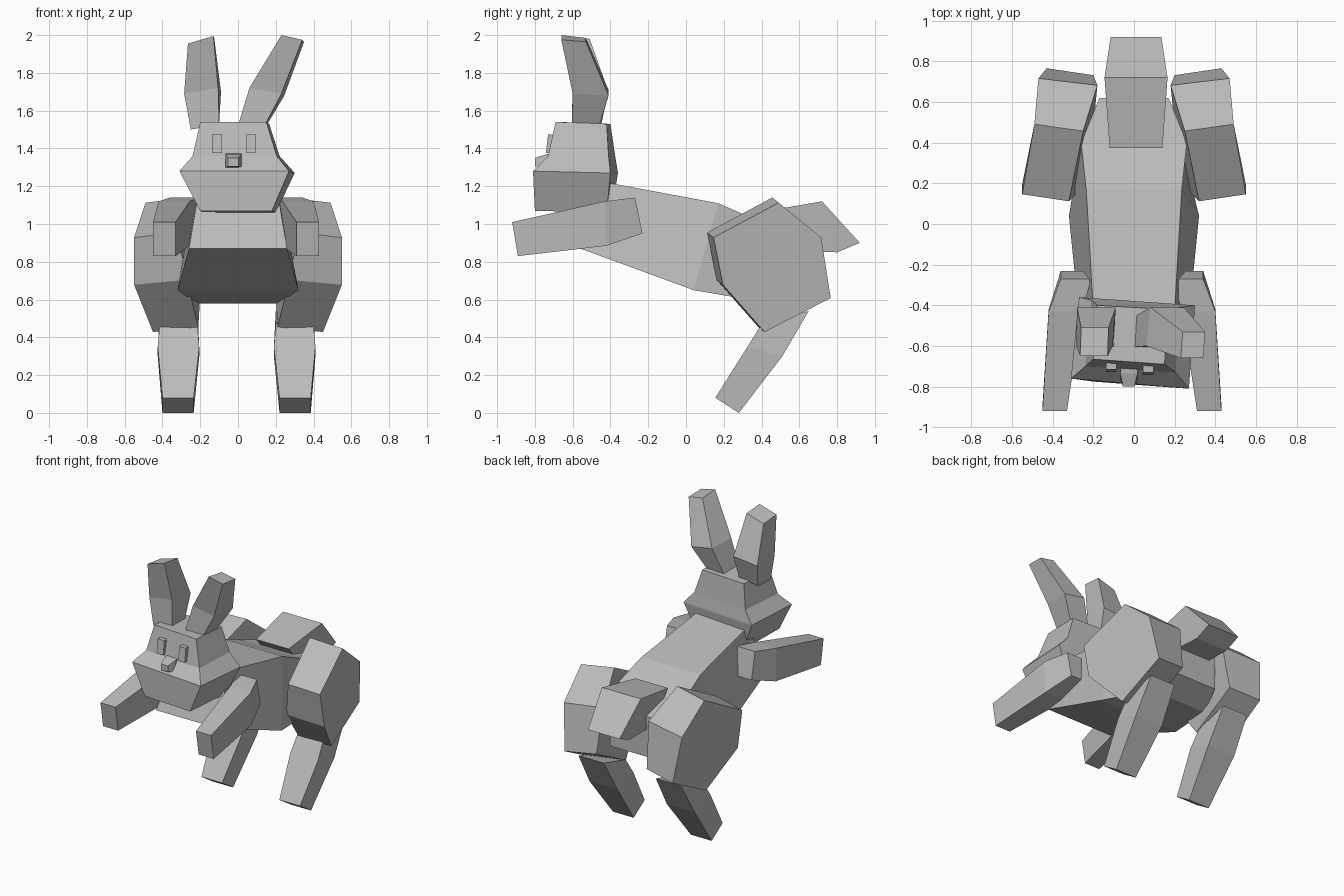
import bpy, bmesh

fur = bpy.data.materials.new("grey")
fur.diffuse_color = (0.5, 0.5, 0.5, 1)


def loft(name, rings):
    """Skin a closed solid through rings that share a point count."""
    bm = bmesh.new()
    vs = [[bm.verts.new(p) for p in ring] for ring in rings]
    n = len(vs[0])
    for a, b in zip(vs, vs[1:]):
        for i in range(n):
            j = (i + 1) % n
            bm.faces.new((a[i], a[j], b[j], b[i]))
    bm.faces.new(vs[0][::-1])
    bm.faces.new(vs[-1])
    bmesh.ops.recalc_face_normals(bm, faces=bm.faces)
    me = bpy.data.meshes.new(name)
    bm.to_mesh(me)
    bm.free()
    me.materials.append(fur)
    ob = bpy.data.objects.new(name, me)
    bpy.context.collection.objects.link(ob)
    return ob


def section(x0, x1, a, b, x2=None, x3=None):
    """Four corners: edge x0..x1 at (y,z)=a, edge x2..x3 at (y,z)=b."""
    x2 = x0 if x2 is None else x2
    x3 = x1 if x3 is None else x3
    return [(x0, *a), (x1, *a), (x3, *b), (x2, *b)]


def pair(name, rings, shift=0.0):
    """Right part and its mirrored left twin, nudged by shift."""
    loft(name + "_right", rings)
    loft(name + "_left", [[(shift - x, y, z) for x, y, z in r] for r in rings])


def sym(wt, wb, top, bottom):
    return section(-wt, wt, top, bottom, -wb, wb)


# torso
loft("body", [
    sym(0.20, 0.26, (-0.42, 1.22), (-0.56, 0.87)),
    sym(0.235, 0.32, (0.17, 1.11), (0.04, 0.65)),
    sym(0.26, 0.22, (0.40, 1.01), (0.45, 0.58)),
    sym(0.17, 0.17, (0.62, 0.95), (0.62, 0.66)),
])

# head, turned slightly to one side
loft("head", [
    [(-0.20, -0.775, 1.07), (0.18, -0.80, 1.07), (0.20, -0.42, 1.06), (-0.18, -0.395, 1.06)],
    [(-0.31, -0.76, 1.28), (0.27, -0.81, 1.28), (0.30, -0.40, 1.27), (-0.27, -0.36, 1.27)],
    [(-0.24, -0.70, 1.36), (0.205, -0.73, 1.36), (0.22, -0.41, 1.36), (-0.21, -0.375, 1.36)],
    [(-0.20, -0.665, 1.54), (0.15, -0.69, 1.54), (0.165, -0.42, 1.53), (-0.18, -0.40, 1.53)],
])

# eyes and nose
for side, x, y in (("left", -0.112, -0.715), ("right", 0.07, -0.73)):
    loft("eye_" + side, [
        section(x - 0.026, x + 0.026, (y + 0.05, 1.475), (y + 0.04, 1.375)),
        section(x - 0.026, x + 0.026, (y, 1.475), (y - 0.012, 1.375)),
    ])
loft("nose", [
    section(-0.067, 0.018, (-0.69, 1.375), (-0.69, 1.30)),
    section(-0.067, 0.018, (-0.735, 1.37), (-0.765, 1.30)),
    section(-0.054, 0.002, (-0.80, 1.35), (-0.80, 1.305)),
])

# ears
loft("ear_left", [
    [(-0.25, -0.605, 1.50), (-0.10, -0.605, 1.53), (-0.10, -0.46, 1.53), (-0.25, -0.46, 1.51)],
    [(-0.285, -0.60, 1.69), (-0.105, -0.60, 1.72), (-0.09, -0.41, 1.70), (-0.28, -0.41, 1.68)],
    [(-0.265, -0.65, 1.955), (-0.13, -0.65, 1.995), (-0.125, -0.51, 1.98), (-0.26, -0.51, 1.94)],
])
loft("ear_right", [
    [(0.00, -0.605, 1.52), (0.14, -0.605, 1.52), (0.15, -0.46, 1.52), (0.01, -0.45, 1.52)],
    [(0.06, -0.60, 1.72), (0.23, -0.60, 1.69), (0.245, -0.41, 1.68), (0.08, -0.41, 1.71)],
    [(0.23, -0.66, 2.0), (0.34, -0.66, 1.975), (0.35, -0.53, 1.965), (0.24, -0.53, 1.985)],
])

# outstretched front legs
pair("front_leg", [
    section(0.19, 0.34, (-0.27, 1.14), (-0.23, 0.95)),
    section(0.235, 0.40, (-0.43, 1.12), (-0.42, 0.885)),
    section(0.31, 0.43, (-0.92, 1.01), (-0.89, 0.83)),
], -0.02)

# haunches: (y, z, inner x, outer x) around the outline
haunch = [(0.13, 0.94, 0.32, 0.55), (0.475, 1.125, 0.25, 0.49),
          (0.70, 0.94, 0.18, 0.47), (0.75, 0.62, 0.20, 0.43),
          (0.40, 0.44, 0.21, 0.45), (0.18, 0.69, 0.27, 0.55)]
pair("haunch", [
    [(xi, y - 0.018, z + 0.015) for y, z, xi, xo in haunch],
    [(xo, y + 0.016, z - 0.012) for y, z, xi, xo in haunch],
])

# lower hind legs
pair("hind_leg", [
    section(0.20, 0.40, (0.40, 0.47), (0.65, 0.54)),
    section(0.19, 0.41, (0.325, 0.35), (0.51, 0.30)),
    section(0.22, 0.385, (0.155, 0.08), (0.28, 0.0)),
], -0.015)

# tail
tail = [(0.375, 1.06, 0.13), (0.72, 1.12, 0.155), (0.92, 0.90, 0.125),
        (0.80, 0.85, 0.125), (0.55, 0.86, 0.13)]
loft("tail", [[(0.01 + s * w, y, z) for y, z, w in tail] for s in (-1, 1)])
